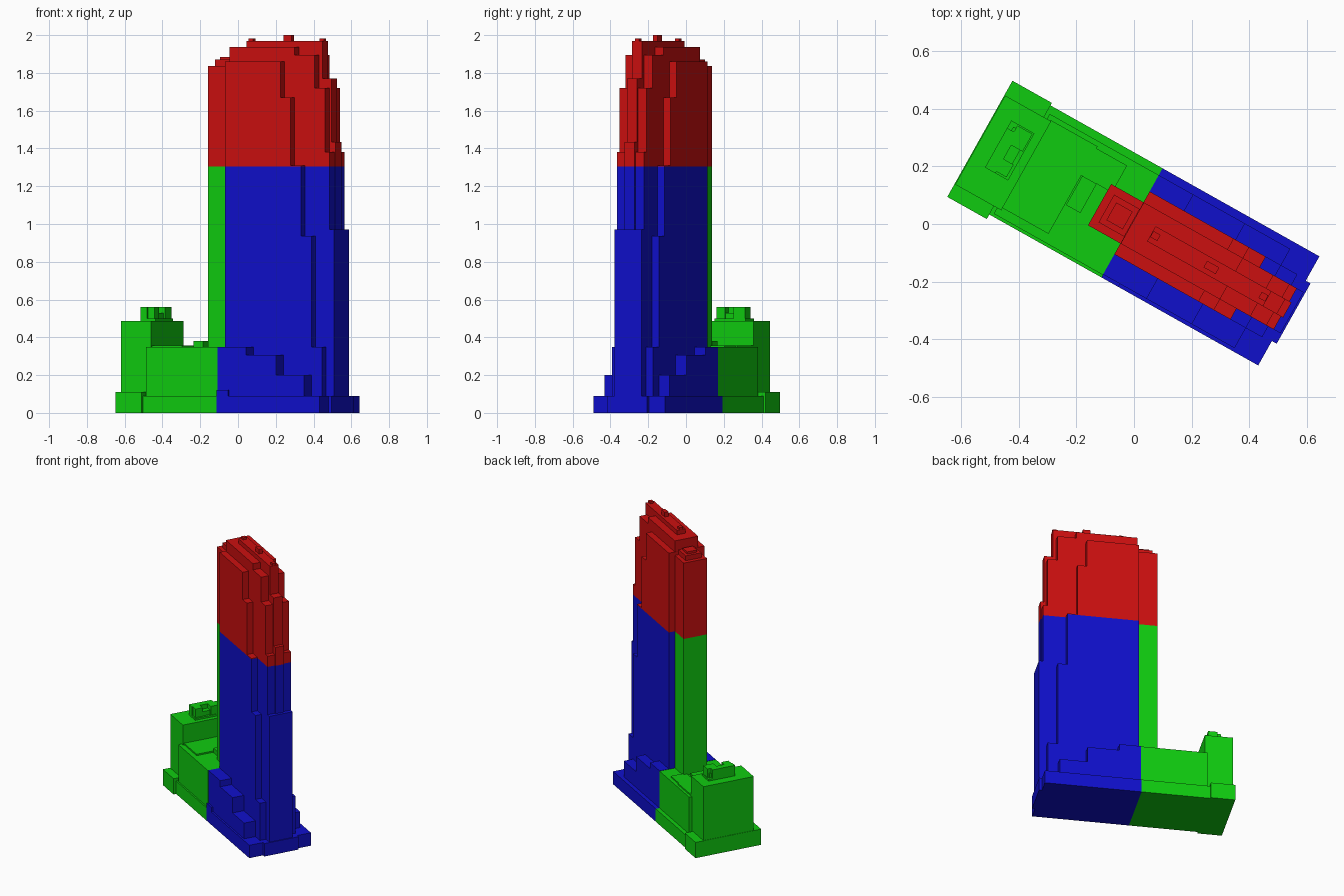
import bpy, bmesh, math
from mathutils import Matrix

if "Cube" in bpy.data.objects:
    bpy.data.objects.remove(bpy.data.objects["Cube"])

TURN = Matrix.Rotation(math.radians(-29.3), 4, 'Z')   # plan is turned on the site
SPLIT_Z = 1.305                                       # red crown starts here
SPLIT_U = -0.008                                      # green / blue dividing line


def material(name, rgb):
    m = bpy.data.materials.new(name)
    m.diffuse_color = (*rgb, 1)
    m.use_nodes = True
    m.node_tree.nodes["Principled BSDF"].inputs["Base Color"].default_value = m.diffuse_color
    return m


GREEN = material("green", (0.005, 0.60, 0.005))
BLUE = material("blue", (0.005, 0.005, 0.60))
RED = material("red", (0.60, 0.005, 0.005))


def stepped(name, mat, u0, steps, v0, v1, z0):
    """Prism whose side profile steps down along u: steps = [(u_end, z_top), ...]."""
    pts = [(u0, z0), (u0, steps[0][1])]
    for i, (u, z) in enumerate(steps):
        pts += [(u, z), (u, steps[i + 1][1] if i + 1 < len(steps) else z0)]
    bm = bmesh.new()
    face = bm.faces.new([bm.verts.new((u, v0, z)) for u, z in pts])
    new = bmesh.ops.extrude_face_region(bm, geom=[face])["geom"]
    bmesh.ops.translate(bm, vec=(0, v1 - v0, 0),
                        verts=[g for g in new if isinstance(g, bmesh.types.BMVert)])
    # cut at the crown line so that the colour changes cleanly
    bmesh.ops.bisect_plane(bm, geom=bm.verts[:] + bm.edges[:] + bm.faces[:],
                           plane_co=(0, 0, SPLIT_Z), plane_no=(0, 0, 1))
    bmesh.ops.recalc_face_normals(bm, faces=bm.faces)
    for f in bm.faces:
        f.material_index = int(f.calc_center_median().z > SPLIT_Z)
    me = bpy.data.meshes.new(name)
    bm.to_mesh(me)
    bm.free()
    me.materials.append(mat)
    me.materials.append(RED)
    ob = bpy.data.objects.new(name, me)
    ob.matrix_world = TURN
    bpy.context.collection.objects.link(ob)
    return ob


def box(name, mat, u0, u1, v0, v1, z0, z1):
    return stepped(name, mat, u0, [(u1, z1)], v0, v1, z0)


# Low plinth
box("plinth_green", GREEN, -0.46, SPLIT_U, -0.217, 0.217, 0, 0.09)
box("plinth_green_end", GREEN, -0.611, -0.454, -0.235, 0.227, 0, 0.11)
box("plinth_blue", BLUE, SPLIT_U, 0.616, -0.217, 0.217, 0, 0.09)
box("plinth_entrance_bay", BLUE, 0.60, 0.635, -0.12, 0.12, 0, 0.09)
box("plinth_side_ledge", BLUE, SPLIT_U, 0.06, -0.217, -0.19, 0.08, 0.122)

# Rear podium and its end block
box("rear_podium", GREEN, -0.442, SPLIT_U, -0.207, 0.19, 0.05, 0.348)
box("rear_podium_roof", GREEN, -0.43, -0.242, -0.175, 0.173, 0.33, 0.358)
box("rear_podium_roof_side", GREEN, -0.25, -0.12, 0.058, 0.165, 0.33, 0.356)
box("roof_link", GREEN, -0.238, -0.181, -0.058, 0.058, 0.33, 0.38)
box("end_block", GREEN, -0.608, -0.425, -0.184, 0.170, 0.05, 0.487)

# Plant room on the end block
box("plant_room_base", GREEN, -0.547, -0.455, -0.082, 0.105, 0.47, 0.50)
box("plant_room_low", GREEN, -0.53, -0.47, -0.06, 0.09, 0.48, 0.53)
box("plant_room_wall", GREEN, -0.547, -0.505, -0.082, 0.075, 0.48, 0.56)
box("plant_room_near", GREEN, -0.51, -0.465, -0.075, -0.025, 0.48, 0.56)
box("plant_room_far", GREEN, -0.52, -0.46, 0.03, 0.10, 0.48, 0.56)

# Stepped podium shoulders on both sides of the tower
stepped("shoulder_front", BLUE, SPLIT_U, [(0.165, 0.35), (0.345, 0.307), (0.515, 0.2)],
        -0.205, -0.11, 0.05)
stepped("shoulder_back", BLUE, SPLIT_U, [(0.13, 0.35), (0.335, 0.307), (0.515, 0.2)],
        0.11, 0.19, 0.05)

# Tower: wide slab, narrower core and thin central spine, each stepping back
stepped("tower_slab", BLUE, SPLIT_U,
        [(0.327, 1.86), (0.388, 1.67), (0.454, 1.31), (0.515, 0.937), (0.58, 0.35)],
        -0.125, 0.125, 0.05)
stepped("tower_core", BLUE, SPLIT_U + 0.001,
        [(0.388, 1.937), (0.509, 1.894), (0.573, 1.72), (0.602, 1.38), (0.629, 0.97)],
        -0.082, 0.082, 0.05)
stepped("tower_spine", BLUE, 0.069, [(0.53, 1.968), (0.585, 1.77), (0.61, 1.434)],
        -0.03, 0.03, 0.9)

# Rear wing of the tower with a stepped cap
box("tower_rear_wing", GREEN, -0.137, SPLIT_U, -0.082, 0.082, 0.3, 1.836)
box("rear_wing_cap", RED, -0.11, SPLIT_U, -0.055, 0.055, 1.82, 1.87)
box("rear_wing_cap_top", RED, -0.09, -0.025, -0.035, 0.035, 1.86, 1.885)

# Small roof housings on the spine
for name, u, half_u, half_v, top in (("roof_housing_main", 0.308, 0.024, 0.013, 2.0),
                                     ("roof_housing_rear", 0.085, 0.014, 0.012, 1.982),
                                     ("roof_housing_front", 0.515, 0.013, 0.012, 1.982)):
    box(name, RED, u - half_u, u + half_u, -half_v, half_v, 1.95, top)
